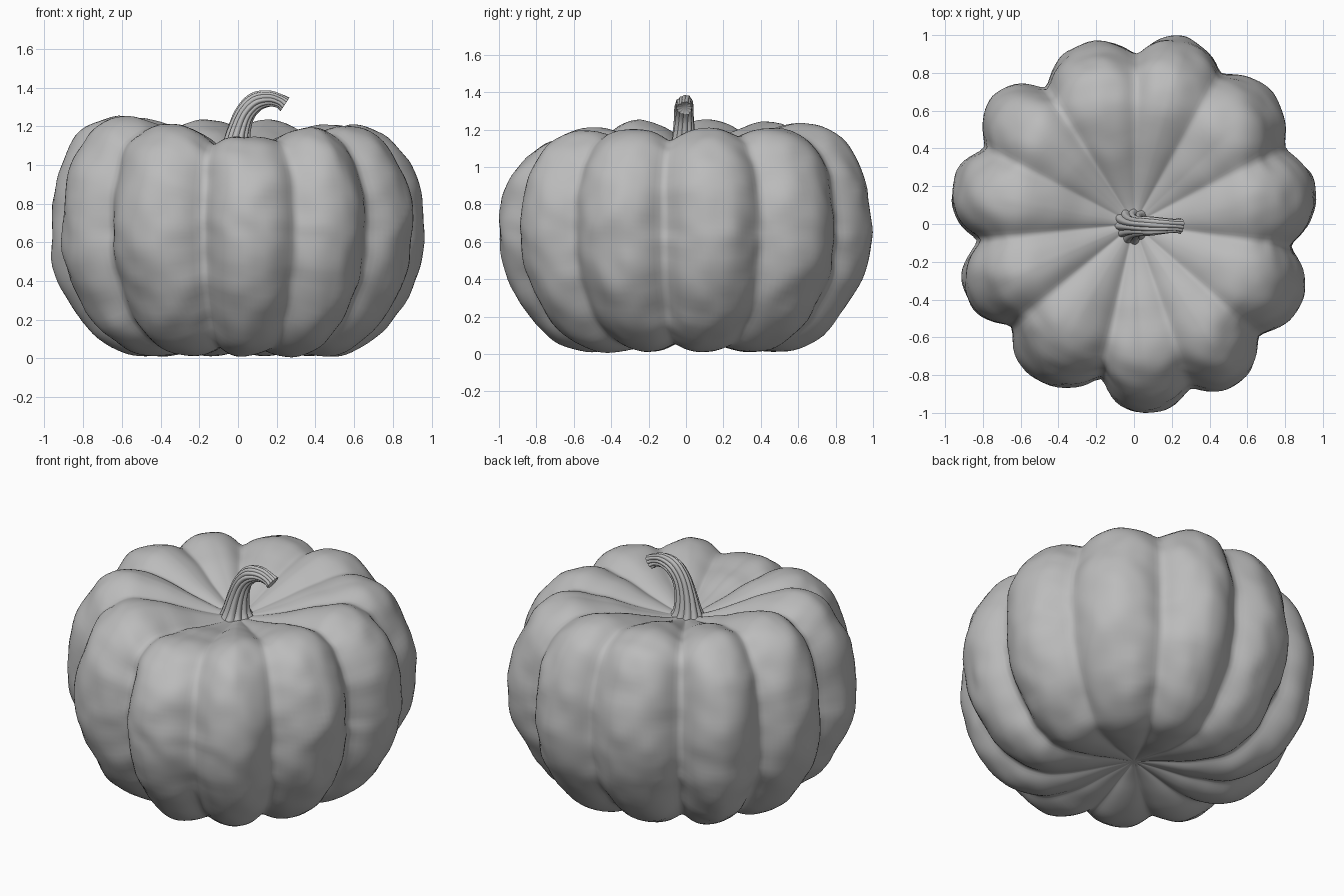
import bpy, bmesh, math
from mathutils import Vector, noise

if "Cube" in bpy.data.objects:
    bpy.data.objects.remove(bpy.data.objects["Cube"])

grey = bpy.data.materials.new("plain grey")
grey.use_nodes = True
COLOUR = (0.5, 0.5, 0.5, 1)
grey.diffuse_color = COLOUR
grey.node_tree.nodes["Principled BSDF"].inputs["Base Color"].default_value = COLOUR


def spline(points, steps):
    """Catmull-Rom curve through a few tuples."""
    pts = [Vector(p) for p in points]
    pts = [2 * pts[0] - pts[1]] + pts + [2 * pts[-1] - pts[-2]]
    out = []
    for a, b, c, d in zip(pts, pts[1:], pts[2:], pts[3:]):
        for k in range(steps):
            t = k / steps
            out.append(0.5 * (2 * b + (c - a) * t + (2 * a - 5 * b + 4 * c - d) * t * t
                              + (3 * b - a - 3 * c + d) * t ** 3))
    return out + [pts[-2]]


def skin(name, rings, start, end, angle):
    """Join closed rings into a surface, with a centre point at each end."""
    bm = bmesh.new()
    loops = [[bm.verts.new(p) for p in ring] for ring in rings]
    n = len(loops[0])
    for a, b in zip(loops, loops[1:]):
        for i in range(n):
            j = (i + 1) % n
            bm.faces.new((a[i], a[j], b[j], b[i]))
    for loop, tip in ((loops[0], start), (loops[-1], end)):
        v = bm.verts.new(tip)
        for i in range(n):
            bm.faces.new((loop[i], loop[(i + 1) % n], v))
    bmesh.ops.recalc_face_normals(bm, faces=bm.faces)
    mesh = bpy.data.meshes.new(name)
    bm.to_mesh(mesh)
    bm.free()
    mesh.materials.append(grey)
    obj = bpy.data.objects.new(name, mesh)
    bpy.context.collection.objects.link(obj)
    bpy.ops.object.select_all(action="DESELECT")
    obj.select_set(True)
    bpy.context.view_layer.objects.active = obj
    bpy.ops.object.shade_smooth_by_angle(angle=math.radians(angle))


# Lobes, clockwise from the back: groove angle, groove radius, crest radius, crest height
LOBES = [(89, .90, 1.02, 1.235), (60, .92, 1.01, 1.2), (27, .89, .97, 1.2),
         (-8, .84, .97, 1.2), (-42, .885, 1.01, 1.2), (-71, .915, 1.005, 1.15),
         (-102, .82, .965, 1.21), (-140, .845, .97, 1.25), (-174, .825, .985, 1.25),
         (-207, .89, 1.01, 1.235), (-237, .855, .985, 1.24)]
# Crest outline from the underside to the stem hollow: radius fraction, height
OUTLINE = [(.03, .11), (.15, .08), (.32, .035), (.5, .012), (.64, .045), (.80, .16), (.93, .36),
           (.99, .55), (1, .72), (.97, .92), (.895, 1.09), (.785, 1.2), (.64, 1.24),
           (.45, 1.2), (.28, 1.13), (.12, 1.07), (.03, 1.05)]
COLS, SOFT = 20, .1

# Columns: angle, crest radius, crest height, groove depth at that angle
columns = []
count = len(LOBES)
for i, (ang, groove, crest, top) in enumerate(LOBES):
    nxt, prev = LOBES[(i + 1) % count], LOBES[i - 1]
    end = nxt[0] - (360 if i == count - 1 else 0)
    for k in range(COLS):
        t = k / COLS
        u = 2 * t - 1
        side, mix = (prev, -u / 2) if u < 0 else (nxt, u / 2)
        radius = crest + (side[2] - crest) * mix
        height = top + (side[3] - top) * mix
        edge = groove if u < 0 else nxt[1]
        valley = 1 - math.hypot(1 - abs(u), SOFT) + SOFT
        depth = ((crest + side[2]) / 2 - edge) * valley ** 2.6
        columns.append((math.radians(ang + (end - ang) * t), radius, height, depth))

# Pumpkin body, with grooves that grow shallow towards the crown and the base
outline = spline(OUTLINE, 5)
rings = []
for i, p in enumerate(outline):
    tangent = outline[min(i + 1, len(outline) - 1)] - outline[max(i - 1, 0)]
    normal = Vector((tangent.y, -tangent.x)).normalized()
    fade = min(1, p.x / .75) ** 1.2
    carve = fade * (1 - .45 * abs(normal.y))
    ring = []
    for ang, radius, height, depth in columns:
        lift = (height - 1.24) * max(0, min(1, (p.y - .6) / .5)) * min(1, p.x / .5)
        spot = Vector((math.cos(ang) * p.x, math.sin(ang) * p.x, p.y))
        bump = .018 * noise.noise(spot * 4.5) + .008 * noise.noise(spot * 9)
        push = bump * fade - depth * carve
        r = max(.01, p.x * radius + normal.x * push)
        ring.append((math.cos(ang) * r, math.sin(ang) * r, p.y + lift + normal.y * push))
    rings.append(ring)
skin("pumpkin_body", rings, (0, 0, .11), (0, 0, 1.05), 180)

# Stem: curved, ribbed and slightly twisted; x, z, radius along its middle
STEM = [(-.01, 1.03, .105), (-.008, 1.09, .078), (.006, 1.18, .06), (.036, 1.265, .052),
        (.09, 1.325, .05), (.16, 1.343, .042), (.215, 1.33, .037), (.243, 1.313, .042)]
RIBS, PER_RIB = 11, 6
path = spline(STEM, 5)
rings = []
for i, p in enumerate(path):
    a, b = path[max(i - 1, 0)], path[min(i + 1, len(path) - 1)]
    along = Vector((b.x - a.x, 0, b.y - a.y)).normalized()
    across = Vector((along.z, 0, -along.x))
    ring = []
    for k in range(RIBS * PER_RIB):
        ang = math.tau * k / (RIBS * PER_RIB) + i * .025
        rib = abs(math.sin(math.pi * k / PER_RIB))
        r = p.z * (.87 + .15 * rib + .06 * math.sin(3 * ang))
        ring.append(Vector((p.x, -.008, p.y)) + across * r * math.cos(ang)
                    + Vector((0, r * math.sin(ang), 0)))
    rings.append(ring)
# Shallow hollow in the cut end
middle = Vector((path[-1].x, -.008, path[-1].y))
rings.append([middle + (v - middle) * .75 - along * .006 for v in rings[-1]])
skin("stem", rings, (-.01, -.008, 1.03), middle - along * .012, 40)
